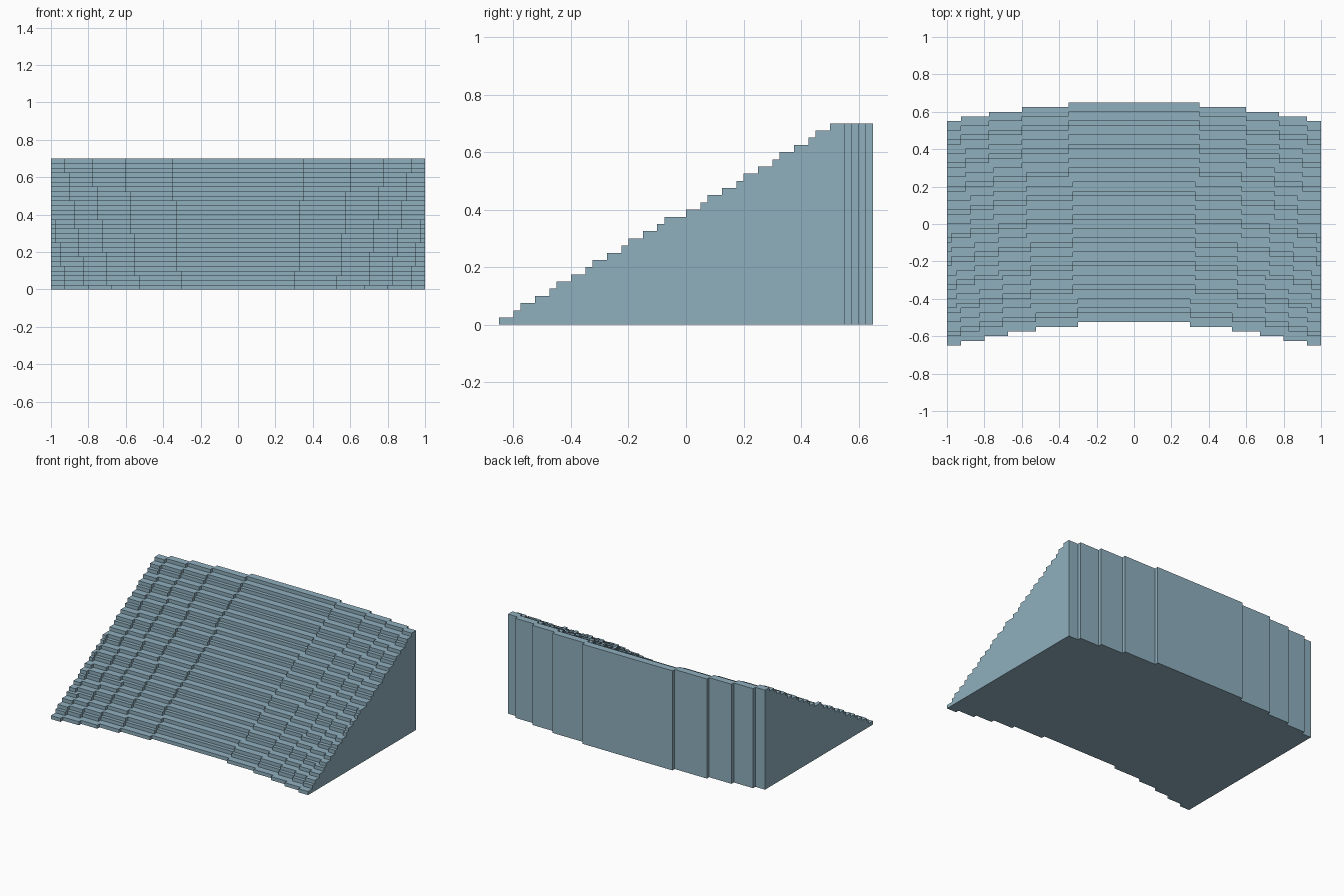
import bpy
import bmesh

cube = bpy.data.objects.get("Cube")
if cube:
    bpy.data.objects.remove(cube, do_unlink=True)

U = 0.025        # block size
STEPS = 28       # number of risers, each one block high
HALF = 40        # half width in blocks
# each set-back of the curve: (x of the lowest step, phase, steps per block of growth)
SETBACKS = [(12, 11, 15), (21, 6, 9), (27, 6, 7), (32, 5, 6), (37, 0, 5)]


def arc(k, y):
    """Blocky arc for step k, from left to right, with its crown at y."""
    right = []
    for base, phase, period in SETBACKS:
        x = base + (k + phase) // period
        if x < HALF:
            right += [(x, y), (x, y - 1)]
            y -= 1
    right.append((HALF, y))
    return [(-px, py) for px, py in reversed(right)] + right


bm = bmesh.new()
verts = {}


def vert(x, y, z):
    if (x, y, z) not in verts:
        verts[x, y, z] = bm.verts.new((x * U, y * U, z * U))
    return verts[x, y, z]


def face(points):
    """Add a face, split wherever its outline touches itself at a corner."""
    loop = []
    for p in points:
        if p in loop:
            i = loop.index(p)
            bm.faces.new([vert(*q) for q in loop[i:]])
            loop = loop[:i]
        loop.append(p)
    bm.faces.new([vert(*q) for q in loop])


def wall(path, z0, z1):
    for (xa, ya), (xb, yb) in zip(path, path[1:]):
        face([(xa, ya, z0), (xb, yb, z0), (xb, yb, z1), (xa, ya, z1)])


# Nosing lines of all steps, then the line of the back wall
fronts = [arc(k, -21 + round(5 * k / 3)) for k in range(STEPS)]
back = arc(STEPS - 1, 26)
lines = fronts + [back]

# Risers and treads
for k in range(STEPS):
    wall(lines[k], k, k + 1)
    outline = lines[k] + lines[k + 1][::-1]
    face([(x, y, k + 1) for x, y in outline])

# Back wall and underside
wall(back[::-1], 0, STEPS)
face([(x, y, 0) for x, y in back + fronts[0][::-1]])

# Stepped side walls
for end in (0, -1):
    side = [(*back[end], STEPS), (*back[end], 0)]
    for k, line in enumerate(fronts):
        side += [(*line[end], k), (*line[end], k + 1)]
    face(side)

bmesh.ops.recalc_face_normals(bm, faces=bm.faces)
mesh = bpy.data.meshes.new("curved_steps")
bm.to_mesh(mesh)
bm.free()

# Single flat colour
color = (0.275, 0.43, 0.515, 1.0)
mat = bpy.data.materials.new("dusty blue")
mat.use_nodes = True
mat.diffuse_color = color
bsdf = next(n for n in mat.node_tree.nodes if n.type == "BSDF_PRINCIPLED")
bsdf.inputs["Base Color"].default_value = color
mesh.materials.append(mat)

steps = bpy.data.objects.new("curved_steps", mesh)
bpy.context.collection.objects.link(steps)
